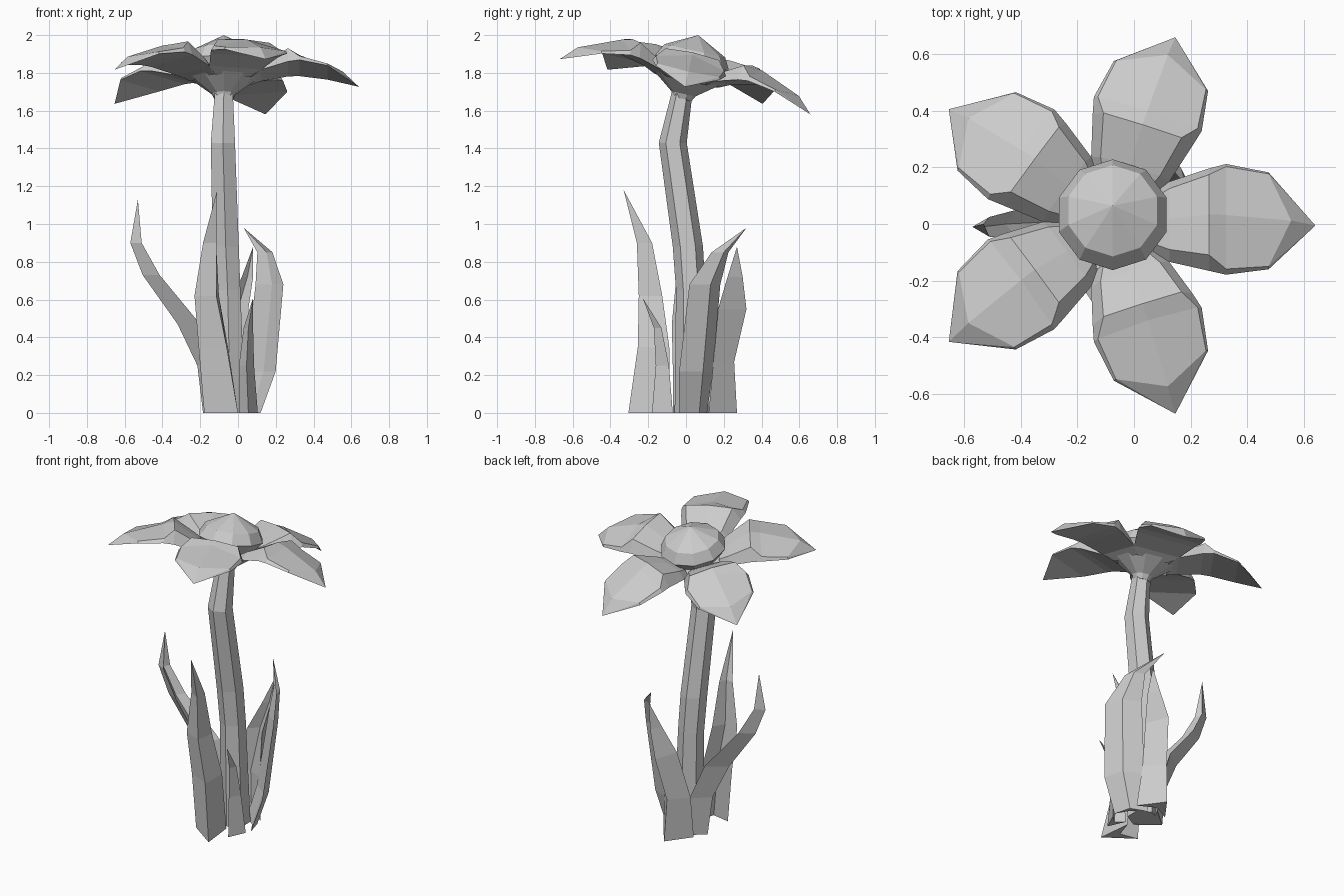
import bpy, bmesh, math
from mathutils import Matrix, Vector

default = bpy.data.objects.get("Cube")
if default:
    bpy.data.objects.remove(default, do_unlink=True)

grey = bpy.data.materials.new("pale_grey")
grey.use_nodes = True
grey.diffuse_color = (0.6, 0.6, 0.6, 1)
grey.node_tree.nodes["Principled BSDF"].inputs["Base Color"].default_value = grey.diffuse_color


def loft(name, rings, matrix=None):
    """Skin closed rings of points into a flat shaded object; a one point ring is a tip."""
    bm = bmesh.new()
    loops = [[bm.verts.new(p) for p in ring] for ring in rings]
    for low, high in zip(loops, loops[1:]):
        count = len(low)
        for i in range(count):
            j = (i + 1) % count
            if len(high) == 1:
                bm.faces.new((low[i], low[j], high[0]))
            else:
                bm.faces.new((low[i], low[j], high[j], high[i]))
    bm.faces.new(loops[0])
    if len(loops[-1]) > 2:
        bm.faces.new(loops[-1])
    if matrix is not None:
        bm.transform(matrix)
    bmesh.ops.recalc_face_normals(bm, faces=bm.faces)
    mesh = bpy.data.meshes.new(name)
    bm.to_mesh(mesh)
    bm.free()
    mesh.materials.append(grey)
    bpy.context.collection.objects.link(bpy.data.objects.new(name, mesh))


def circle(x, y, z, radius, sides):
    turns = [math.tau * (i + 0.5) / sides for i in range(sides)]
    return [Vector((x + radius * math.cos(t), y + radius * math.sin(t), z)) for t in turns]


# Bent stem
stem_path = [(-0.04, 0.03, 0, 0.09), (-0.055, 0.025, 0.65, 0.078), (-0.065, 0.01, 0.88, 0.08),
             (-0.08, -0.07, 1.43, 0.074), (-0.075, -0.02, 1.7, 0.055)]
loft("stem", [circle(*station, 6) for station in stem_path])


# Leaves: outer keel, two wings and a shallow groove facing the stem
def leaf(name, outward, stations, tip):
    out = Vector((*outward, 0)).normalized()
    side = Vector((-out.y, out.x, 0))
    rings = []
    for x, y, z, half, depth in stations:
        keel = Vector((x, y, z))
        back = keel - out * depth
        rings.append([keel, back + side * half, keel - out * depth * 0.6, back - side * half])
    loft(name, rings + [[Vector(tip)]])


leaf("right_leaf", (-1, 0),
     [(-0.185, 0.04, 0, 0.11, 0.13), (-0.215, 0.03, 0.25, 0.1, 0.1), (-0.32, 0.01, 0.47, 0.085, 0.12),
      (-0.505, 0, 0.73, 0.05, 0.09), (-0.57, -0.01, 0.9, 0.035, 0.06)], (-0.53, 0, 1.13))
leaf("front_leaf", (0.5, -0.85),
     [(0, -0.305, 0, 0.09, 0.2), (-0.06, -0.255, 0.35, 0.09, 0.14),
      (-0.115, -0.25, 0.62, 0.075, 0.1), (-0.115, -0.26, 0.9, 0.04, 0.07)], (-0.11, -0.33, 1.18))
leaf("left_leaf", (1, 0.9),
     [(0.09, 0.07, 0, 0.1, 0.05), (0.16, 0.09, 0.22, 0.12, 0.055),
      (0.2, 0.13, 0.68, 0.11, 0.045), (0.165, 0.2, 0.85, 0.06, 0.03)], (0.03, 0.32, 0.98))
leaf("back_leaf", (0, 1),
     [(-0.03, 0.27, 0, 0.11, 0.15), (-0.04, 0.255, 0.27, 0.095, 0.11),
      (0, 0.32, 0.55, 0.055, 0.15), (0.05, 0.3, 0.72, 0.03, 0.08)], (0.08, 0.27, 0.88))
leaf("small_leaf", (0, -1),
     [(0.055, -0.18, 0, 0.05, 0.11), (0.045, -0.16, 0.25, 0.04, 0.07),
      (0.055, -0.17, 0.45, 0.025, 0.04)], (0.08, -0.23, 0.61))

# Flower head leans towards the back
head = Matrix.Translation((-0.075, -0.02, 1.66)) @ Matrix.Rotation(math.radians(-12.4), 4, "X")

# Cup beneath the petals
loft("flower_cup", [circle(0, 0, 0, 0.05, 10), circle(0, 0, 0.03, 0.065, 10),
                    circle(0, 0, 0.12, 0.185, 10)], head)

# Faceted dome in the middle
loft("flower_centre", [circle(0, 0, 0.1, 0.12, 10), circle(0, 0.01, 0.2, 0.2, 10),
                       circle(0, 0.01, 0.27, 0.165, 5), ][:2]
     + [circle(0, 0.01, 0.265, 0.165, 10), [Vector((0, 0.01, 0.35))]], head)

# Petals: reach, rim half width and height, crest half width and height, middle offset and height
petal_rows = [(0.14, 0.11, 0.1, 0.08, 0.14, 0, 0.14), (0.2, 0.145, 0.13, 0.11, 0.175, 0, 0.18),
              (0.34, 0.185, 0.165, 0.145, 0.245, 0, 0.255), (0.4, 0.2, 0.17, 0.185, 0.195, 0, 0.24),
              (0.55, 0.175, 0.145, 0.167, 0.157, 0.08, 0.15)]
petal = []
for reach, rim, rim_z, crest, crest_z, shift, middle_z in petal_rows:
    petal.append([Vector((reach, -rim, rim_z)), Vector((reach, -crest, crest_z)),
                  Vector((reach + shift, 0, middle_z)),
                  Vector((reach, crest, crest_z)), Vector((reach, rim, rim_z)),
                  Vector((reach, 0, rim_z))])
petal.append([Vector((0.715, 0, 0.068))])
for i in range(5):
    loft(f"petal_{i + 1}", petal, head @ Matrix.Rotation(math.tau * i / 5, 4, "Z"))
